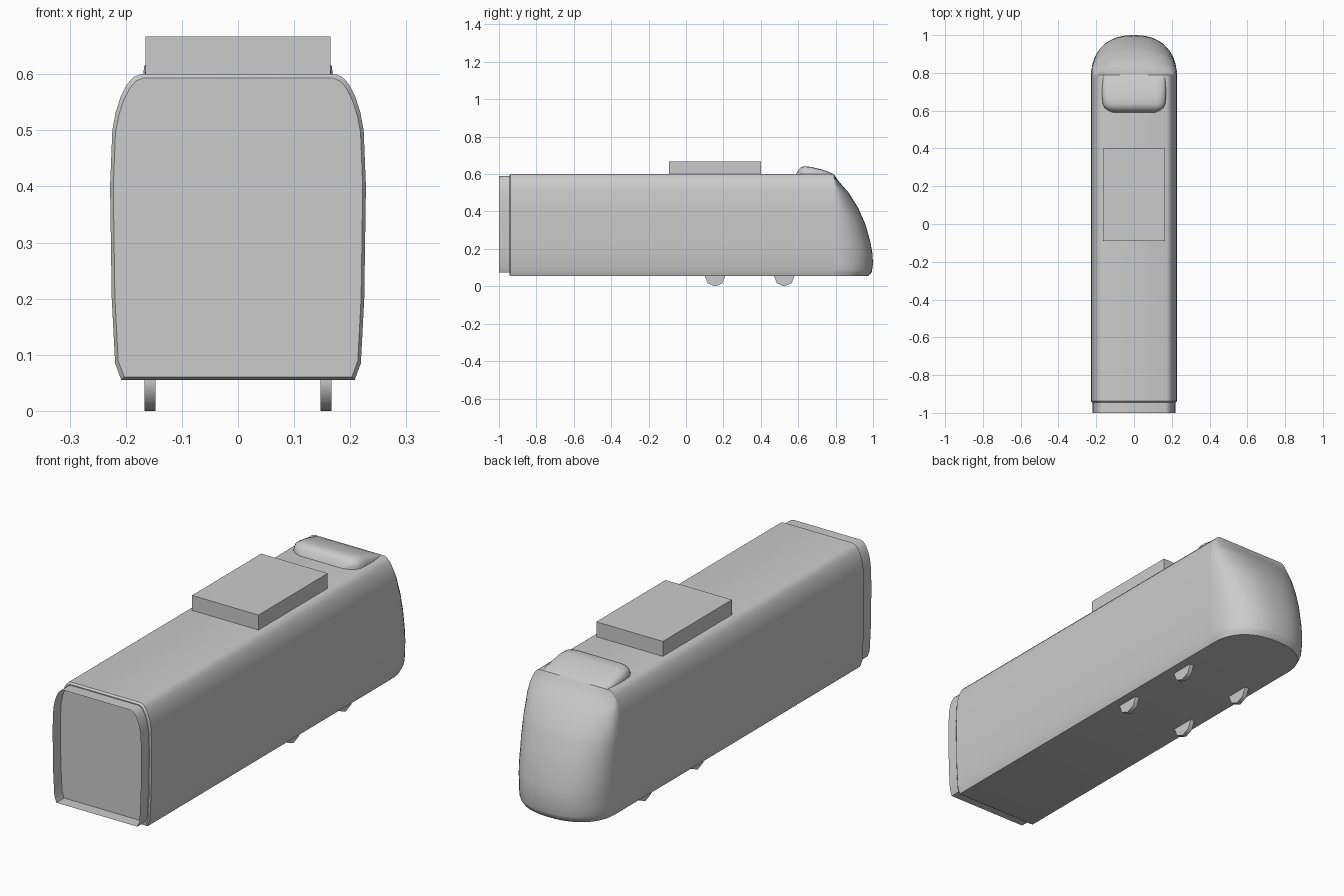
import bpy
import bmesh
import math

if "Cube" in bpy.data.objects:
    bpy.data.objects.remove(bpy.data.objects["Cube"], do_unlink=True)

GREY = (0.6, 0.6, 0.6, 1.0)
paint = bpy.data.materials.new("plain_grey")
paint.use_nodes = True
paint.diffuse_color = GREY
paint.node_tree.nodes["Principled BSDF"].inputs["Base Color"].default_value = GREY

FLOOR, ROOF = 0.055, 0.6
TAIL_Y, NOSE_Y = -0.945, 0.79

# Half cross-section of the carriage (x, z), floor to roof
SIDE = [(0.208, FLOOR), (0.219, 0.085), (0.225, 0.2), (0.228, 0.4), (0.224, 0.5),
        (0.218, 0.532), (0.209, 0.56), (0.198, 0.582), (0.186, 0.595), (0.174, ROOF)]
# Nose reach beyond the carriage (depth, z)
REACH = [(0.185, FLOOR), (0.203, 0.075), (0.21, 0.12), (0.206, 0.18), (0.195, 0.24),
         (0.17, 0.33), (0.13, 0.42), (0.08, 0.5), (0.045, 0.54), (0.02, 0.57), (0.0, ROOF)]


def lookup(table, z):
    """Linear interpolation of a (value, z) table."""
    for (a, za), (b, zb) in zip(table, table[1:]):
        if z <= zb:
            return a + (b - a) * (z - za) / (zb - za)
    return table[-1][0]


def finish(bm, name, angle=35):
    bmesh.ops.remove_doubles(bm, verts=bm.verts, dist=0.0002)
    bmesh.ops.recalc_face_normals(bm, faces=bm.faces)
    mesh = bpy.data.meshes.new(name)
    bm.to_mesh(mesh)
    bm.free()
    mesh.materials.append(paint)
    obj = bpy.data.objects.new(name, mesh)
    bpy.context.collection.objects.link(obj)
    if angle:
        bpy.ops.object.select_all(action="DESELECT")
        obj.select_set(True)
        bpy.context.view_layer.objects.active = obj
        bpy.ops.object.shade_smooth_by_angle(angle=math.radians(angle))
    return obj


def loft(name, rings, closed=True, start=False, end=False, angle=35):
    """Skin a list of equal-length point rings."""
    bm = bmesh.new()
    rows = [[bm.verts.new(p) for p in ring] for ring in rings]
    n = len(rows[0])
    for a, b in zip(rows, rows[1:]):
        for i in range(n if closed else n - 1):
            j = (i + 1) % n
            bm.faces.new((a[i], a[j], b[j], b[i]))
    if start:
        bm.faces.new(rows[0])
    if end:
        bm.faces.new(rows[-1])
    return finish(bm, name, angle)


def section(y, sx=1.0, low=FLOOR, high=ROOF):
    """Full carriage outline at y, scaled in width and fitted between heights."""
    fit = (high - low) / (ROOF - FLOOR)
    half = [(x * sx, y, low + (z - FLOOR) * fit) for x, z in SIDE]
    return half + [(-x, y, z) for x, y, z in reversed(half)]


def box(name, low, high):
    bm = bmesh.new()
    bmesh.ops.create_cube(bm, size=1)
    for v in bm.verts:
        v.co = [a + (b - a) * (c + 0.5) for a, b, c in zip(low, high, v.co)]
    return finish(bm, name, 0)


# Carriage shell, with a small rounded lip at its tail end
loft("carriage_body",
     [section(TAIL_Y, 0.975, 0.06, 0.593), section(TAIL_Y + 0.008), section(NOSE_Y)],
     start=True)

# Open gangway collar around the tail end panel
loft("gangway_collar",
     [section(-1.0, 0.965, 0.075, 0.589), section(TAIL_Y + 0.002, 0.965, 0.075, 0.589)])

# Rounded nose: rows of superellipse arcs stacked from floor to roof
STEPS = 28
heights = sorted({z for _, z in SIDE} | {z for _, z in REACH})
arcs = []
for z in heights:
    w, d = lookup(SIDE, z), lookup(REACH, z)
    arc = []
    for i in range(STEPS + 1):
        t = math.pi * i / STEPS
        c, s = math.cos(t), math.sin(t)
        x = math.copysign(abs(c) ** (2 / 2.3), c) * w
        arc.append((x, NOSE_Y + d * abs(s) ** (2 / 2.3), z))
    arcs.append(arc)
loft("nose", arcs, closed=False, start=True, angle=40)

# Roof equipment box
box("roof_box", (-0.165, -0.09, ROOF - 0.005), (0.165, 0.4, 0.667))

# Smooth roof fairing that fades into the top of the nose: (y, half width, height)
FAIRING = [(0.59, 0.11, 0.0), (0.6, 0.135, 0.022), (0.615, 0.155, 0.037), (0.635, 0.166, 0.042),
           (0.67, 0.169, 0.038), (0.72, 0.169, 0.026), (0.76, 0.165, 0.013), (NOSE_Y, 0.16, 0.0)]
BULGE = [(1.0, -0.05), (0.99, 0.35), (0.94, 0.7), (0.84, 0.93), (0.7, 1.0)]
rings = []
for y, w, h in FAIRING:
    half = [(w * bx, y, ROOF + h * bz) for bx, bz in BULGE]
    rings.append(half + [(-x, y, z) for x, y, z in reversed(half)])
loft("roof_fairing", rings, angle=60)

# Four thin eight-sided wheels, half sunk into the floor
RADIUS = 0.055
for side, x in (("left", 0.157), ("right", -0.157)):
    for place, y in (("front", 0.155), ("rear", 0.525)):
        discs = []
        for edge in (-0.01, 0.01):
            discs.append([(x + edge, y + RADIUS * math.cos(k * math.pi / 4),
                           RADIUS + RADIUS * math.sin(k * math.pi / 4)) for k in range(8)])
        loft(f"{place}_{side}_wheel", discs, start=True, end=True, angle=50)
